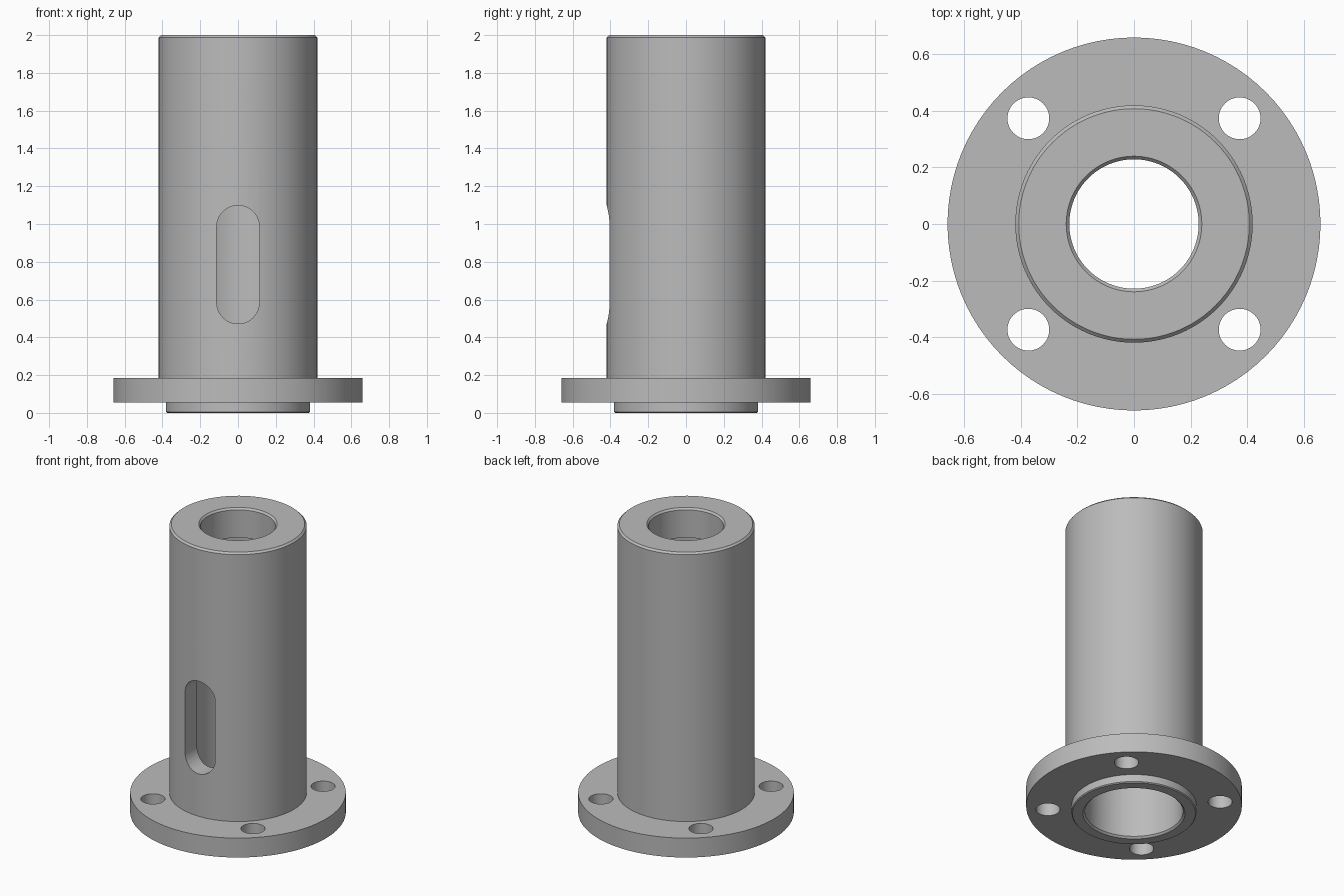
import bpy, bmesh, math
from mathutils import Matrix, Vector

cube = bpy.data.objects.get("Cube")
if cube:
    bpy.data.objects.remove(cube, do_unlink=True)

steel = bpy.data.materials.new("grey steel")
steel.use_nodes = True
grey = (0.5, 0.5, 0.5, 1)
steel.diffuse_color = grey
steel.node_tree.nodes["Principled BSDF"].inputs["Base Color"].default_value = grey

SEGMENTS = 96


def finish(name, bm):
    bmesh.ops.recalc_face_normals(bm, faces=bm.faces)
    mesh = bpy.data.meshes.new(name)
    bm.to_mesh(mesh)
    bm.free()
    mesh.materials.append(steel)
    obj = bpy.data.objects.new(name, mesh)
    bpy.context.collection.objects.link(obj)
    return obj


def lathe(name, profile):
    """Revolve a closed (radius, height) profile around z."""
    bm = bmesh.new()
    rings = []
    for i in range(SEGMENTS):
        a = math.tau * i / SEGMENTS
        rings.append([bm.verts.new((r * math.cos(a), r * math.sin(a), z)) for r, z in profile])
    n = len(profile)
    for i in range(SEGMENTS):
        here, there = rings[i], rings[(i + 1) % SEGMENTS]
        for j in range(n):
            k = (j + 1) % n
            bm.faces.new((here[j], there[j], there[k], here[k]))
    return finish(name, bm)


def prism(name, points, offset):
    """Extrude a closed outline along an offset."""
    bm = bmesh.new()
    face = bm.faces.new([bm.verts.new(p) for p in points])
    new = bmesh.ops.extrude_face_region(bm, geom=[face], use_keep_orig=True)["geom"]
    bmesh.ops.translate(bm, vec=offset, verts=[v for v in new if isinstance(v, bmesh.types.BMVert)])
    return finish(name, bm)


def cut(target, cutter):
    mod = target.modifiers.new("cut", "BOOLEAN")
    mod.operation = "DIFFERENCE"
    mod.solver = "EXACT"
    mod.object = cutter
    bpy.context.view_layer.objects.active = target
    bpy.ops.object.modifier_apply(modifier=mod.name)
    bpy.data.objects.remove(cutter, do_unlink=True)


# Flanged sleeve: spigot, flange, barrel, narrow top bore and wide lower bore
C = 0.012
sleeve = lathe("flanged_sleeve", [
    (0.312, 0), (0.382 - C / 2, 0), (0.382, C / 2), (0.382, 0.055),
    (0.66, 0.055), (0.66, 0.186), (0.42, 0.186),
    (0.42, 2 - C), (0.42 - C, 2), (0.24, 2), (0.229, 2 - C),
    (0.229, 1.8), (0.3, 1.8), (0.3, C),
])

# Four bolt holes through the flange
for i in range(4):
    centre = Matrix.Rotation(math.radians(45 + 90 * i), 3, "Z") @ Vector((0.529, 0, -0.1))
    outline = [centre + Vector((0.074 * math.cos(math.tau * k / 48),
                                0.074 * math.sin(math.tau * k / 48), 0)) for k in range(48)]
    cut(sleeve, prism("bolt_hole", outline, (0, 0, 0.4)))

# Rounded slot through the front wall
R, LOW, HIGH = 0.113, 0.585, 0.985
slot = []
for k in range(50):
    a = math.pi * (k if k < 25 else k - 1) / 24
    slot.append((R * math.cos(a), -0.6, (HIGH if k < 25 else LOW) + R * math.sin(a)))
cut(sleeve, prism("slot", slot, (0, 0.5, 0)))

# Smooth walls with crisp edges
bpy.ops.object.select_all(action="DESELECT")
sleeve.select_set(True)
bpy.context.view_layer.objects.active = sleeve
bpy.ops.object.shade_smooth_by_angle(angle=math.radians(25))
